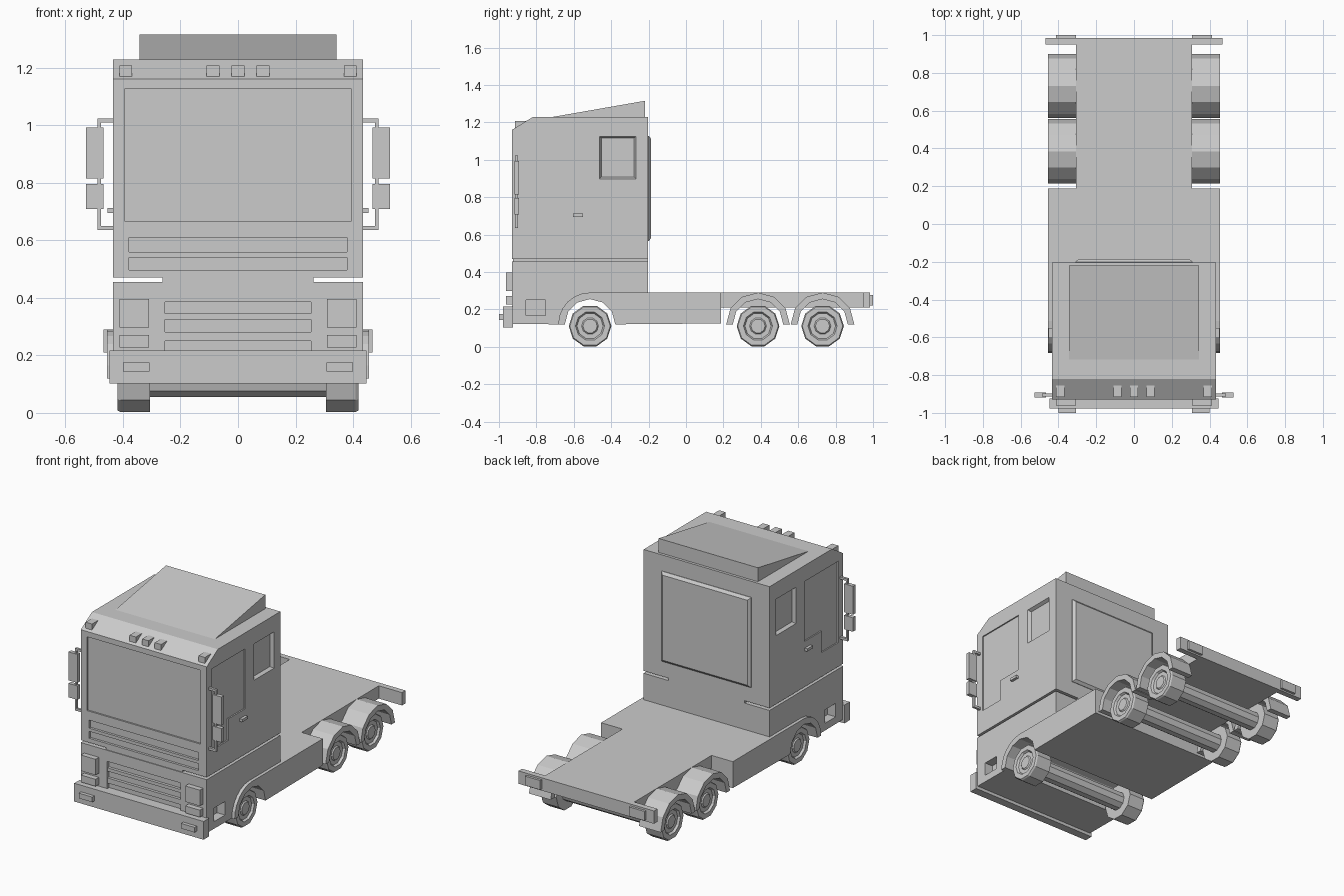
import bpy, bmesh
from math import sin, cos, pi

if "Cube" in bpy.data.objects:
    bpy.data.objects.remove(bpy.data.objects["Cube"])


def finish(name, bm):
    bmesh.ops.recalc_face_normals(bm, faces=bm.faces)
    me = bpy.data.meshes.new(name)
    bm.to_mesh(me)
    bm.free()
    ob = bpy.data.objects.new(name, me)
    bpy.context.collection.objects.link(ob)
    return ob


def loft(name, rings, cap=True):
    """Join closed rings of equal length, capping both ends."""
    bm = bmesh.new()
    vs = [[bm.verts.new(p) for p in r] for r in rings]
    n = len(rings[0])
    for a, b in zip(vs, vs[1:]):
        for i in range(n):
            bm.faces.new((a[i], a[(i + 1) % n], b[(i + 1) % n], b[i]))
    if cap:
        bm.faces.new(vs[0])
        bm.faces.new(vs[-1])
    return finish(name, bm)


def prism(name, yz, x0, x1):
    return loft(name, [[(x, y, z) for y, z in yz] for x in (x0, x1)])


def box(name, x0, x1, y0, y1, z0, z1):
    return prism(name, [(y0, z0), (y1, z0), (y1, z1), (y0, z1)], x0, x1)


def cut(target, cutter):
    """Subtract the cutter and throw it away."""
    cutter.hide_render = True
    mod = target.modifiers.new("cut", 'BOOLEAN')
    mod.operation = 'DIFFERENCE'
    mod.solver = 'EXACT'
    mod.object = cutter
    bpy.context.view_layer.objects.active = target
    bpy.ops.object.modifier_apply(modifier=mod.name)
    bpy.data.objects.remove(cutter)


def arc(cy, cz, r, a0, a1, n=6):
    return [(cy + r * cos(a0 + (a1 - a0) * i / n), cz + r * sin(a0 + (a1 - a0) * i / n))
            for i in range(n + 1)]


AXLES = (-0.513, 0.385, 0.73)
SIDES = ((-1, "left"), (1, "right"))

# Upper cab with slanted brow
cab = prism("upper_cab", [(-.93, .47), (-.93, 1.16), (-.82, 1.228), (-.203, 1.228), (-.203, .47)], -.435, .435)
cut(cab, box("windscreen_cut", -.393, .393, -1, -.92, .666, 1.127))
for z0, z1 in ((.497, .54), (.56, .61)):
    cut(cab, box("vent_cut", -.378, .378, -1, -.915, z0, z1))
for s, side in SIDES:
    door = [(-.882, 1.128), (-.55, 1.128), (-.55, .754), (-.717, .754), (-.717, .62), (-.882, .62)]
    cut(cab, prism("door_window_cut", door, s * .427, s * .5))
    rings = []
    for x, d in ((.415, .01), (.435, 0), (.5, 0)):
        y0, y1, z0, z1 = -.463 + d, -.267 - d, .898 + d, 1.125 - d
        rings.append([(s * x, y0, z0), (s * x, y1, z0), (s * x, y1, z1), (s * x, y0, z1)])
    cut(cab, loft("rear_window_cut", rings))

# Cab mount, roof deflector and bevelled back panel
box("cab_mount", -.263, .263, -.925, -.203, .45, .475)
prism("roof_deflector", [(-.73, 1.226), (-.22, 1.315), (-.22, 1.226)], -.343, .343)
loft("cab_back_panel", [[(-.31 + d, y, .565 + d), (.31 - d, y, .565 + d), (.31 - d, y, 1.128 - d), (-.31 + d, y, 1.128 - d)]
                        for y, d in ((-.21, 0), (-.2, 0), (-.186, .016))])

# Roof lamps
for i, x in enumerate((-.39, -.087, 0, .087, .39)):
    box(f"roof_lamp_{i + 1}", x - .022, x + .022, -.915, -.85, 1.168, 1.207)

# Lower cab with wheel arch, grille and step recesses
lower = prism("lower_cab", [(-.93, .122), (-.93, .455), (-.203, .455), (-.203, .28)]
              + arc(-.513, .12, .155, pi / 2, pi), -.435, .435)
cut(lower, box("grille_cut", -.253, .253, -1, -.91, .215, .386))
for s, side in SIDES:
    cut(lower, box("step_cut", s * .38, s * .5, -.856, -.75, .166, .25))
for i, (z0, z1) in enumerate(((.324, .345), (.25, .282))):
    box(f"grille_slat_{i + 1}", -.253, .253, -.928, -.9, z0, z1)

# Front bumper
box("front_bumper", -.447, .447, -.978, -.925, .102, .216)

# Chassis: wide skirt with front wheel arch, then narrow rear deck
prism("chassis_skirt", [(.188, .125), (.188, .29)] + arc(-.513, .12, .17, pi / 2, pi)
      + arc(-.513, .12, .135, pi, 0), -.455, .455)
box("rear_deck", -.308, .308, .18, .96, .21, .29)
box("rear_bar", -.468, .468, .95, .985, .21, .29)

# Parts repeated on both sides
for s, side in SIDES:
    def sbox(name, x0, x1, *r):
        box(f"{name}_{side}", s * x0, s * x1, *r)
    sbox("headlight", .31, .411, -.963, -.92, .297, .396)
    sbox("indicator", .31, .411, -.963, -.92, .227, .271)
    sbox("fog_lamp", .307, .40, -1, -.97, .143, .175)
    sbox("tail_lamp", .307, .413, .98, 1, .22, .278)
    sbox("door_handle", .43, .453, -.604, -.55, .695, .712)
    # Mirrors on a bracket
    sbox("mirror_rod", .476, .488, -.913, -.898, .635, 1.024)
    sbox("mirror_arm_top", .43, .488, -.913, -.898, 1.01, 1.024)
    sbox("mirror_arm_bottom", .43, .488, -.913, -.898, .635, .65)
    sbox("mirror_large", .467, .528, -.918, -.893, .814, .992)
    sbox("mirror_small", .467, .528, -.918, -.893, .708, .795)
    # Rear mudguards
    for i, y in enumerate(AXLES[1:]):
        prism(f"mudguard_{side}_{i + 1}", arc(y, .12, .17, 0, pi) + arc(y, .12, .135, pi, 0), s * .305, s * .455)
    # Ten-sided wheels with dished hubs
    for i, y in enumerate(AXLES):
        prof = ((.305, .114), (.408, .114), (.418, .108), (.418, .078), (.405, .07), (.405, .045), (.412, .038))
        loft(f"wheel_{side}_{i + 1}", [[(s * x, y + r * cos(k * pi / 5), .111 + r * sin(k * pi / 5))
                                        for k in range(10)] for x, r in prof])

# Axles
for i, y in enumerate(AXLES):
    prism(f"axle_{i + 1}", arc(y, .111, .058, 0, 1.8 * pi, 9), -.31, .31)
